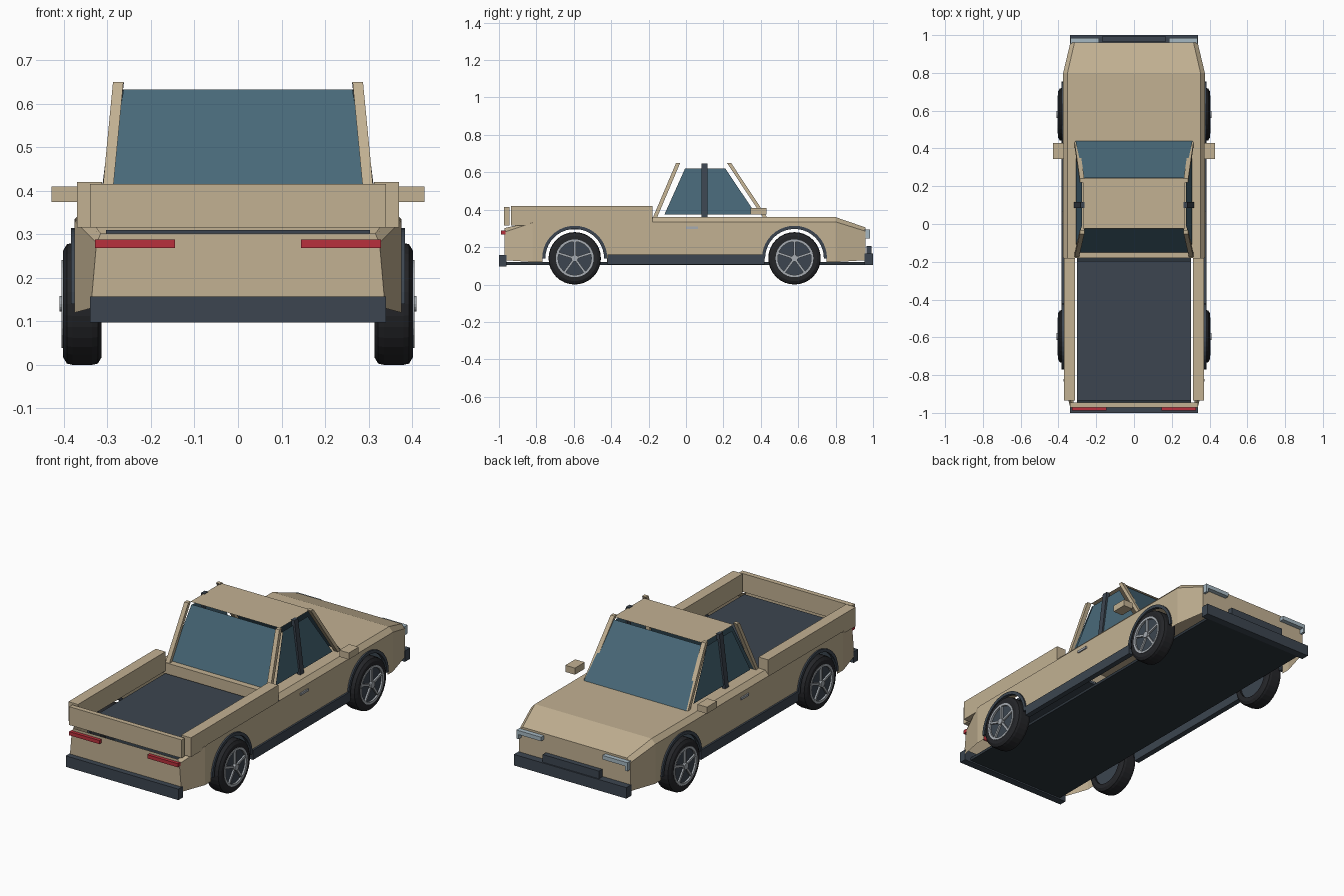
import bpy, bmesh, math
from mathutils import Vector

if "Cube" in bpy.data.objects:
    bpy.data.objects.remove(bpy.data.objects["Cube"])


def material(name, rgb):
    m = bpy.data.materials.new(name)
    m.diffuse_color = (*rgb, 1)
    m.use_nodes = True
    m.node_tree.nodes["Principled BSDF"].inputs["Base Color"].default_value = m.diffuse_color
    return m


PAINT = material("sand_paint", (.54, .44, .29))
TRIM = material("dark_trim", (.045, .06, .08))
UNDER = material("underbody", (.025, .035, .045))
GLASS = material("glass", (.065, .14, .19))
RED = material("red_lamp", (.48, .03, .045))
LAMP = material("clear_lamp", (.38, .48, .54))
RUBBER = material("rubber", (.018, .019, .022))
METAL = material("metal", (.38, .41, .44))


def mesh(name, verts, faces, mat, mirror=False):
    me = bpy.data.meshes.new(name)
    me.from_pydata([tuple(v) for v in verts], [], faces)
    bm = bmesh.new()
    bm.from_mesh(me)
    bmesh.ops.recalc_face_normals(bm, faces=bm.faces)
    bm.to_mesh(me)
    bm.free()
    me.materials.append(mat)
    ob = bpy.data.objects.new(name, me)
    bpy.context.collection.objects.link(ob)
    if mirror:
        ob.modifiers.new("mirror", 'MIRROR').use_mirror_merge = False
    return ob


HEX = [(0, 1, 2, 3), (4, 5, 6, 7), (0, 1, 5, 4), (1, 2, 6, 5), (2, 3, 7, 6), (3, 0, 4, 7)]


def box(name, x, y, z, mat, mirror=False):
    v = [(x[i], y[j], z[k]) for k in (0, 1) for i, j in ((0, 0), (1, 0), (1, 1), (0, 1))]
    return mesh(name, v, HEX, mat, mirror)


def strut(name, a, b, wx, wy, mat):
    # leaning bar with level ends, mirrored
    v = [(p[0] + i * wx / 2, p[1] + j * wy / 2, p[2]) for p in (a, b)
         for i, j in ((-1, -1), (1, -1), (1, 1), (-1, 1))]
    return mesh(name, v, HEX, mat, True)


def lathe(name, profile, cy, cz, mat, n=32, closed=False):
    # profile of (x, radius) turned about a sideways axle, mirrored
    v = [(x, cy + r * math.cos(2 * math.pi * i / n), cz + r * math.sin(2 * math.pi * i / n))
         for x, r in profile for i in range(n)]
    m = len(profile)
    f = [(k * n + i, k * n + (i + 1) % n, (k + 1) % m * n + (i + 1) % n, (k + 1) % m * n + i)
         for k in range(m if closed else m - 1) for i in range(n)]
    if not closed:
        f += [tuple(range(n)), tuple(range((m - 1) * n, m * n))]
    return mesh(name, v, f, mat, True)


AXLES = {"rear": -.595, "front": .58}
WZ, R, ARCH = .14, .14, .172


def arc(cy, r, n=20):
    return [(cy - r * math.cos(math.pi * i / n), WZ + r * math.sin(math.pi * i / n)) for i in range(n + 1)]


# body side with wheel arch cut-outs and tapered ends
prof = [(-.82, .12)]
for cy in AXLES.values():
    prof += [(cy - ARCH, .12)] + arc(cy, ARCH) + [(cy + ARCH, .12)]
prof += [(.8, .12), (.8, .335), (-.8, .335), (-.82, .33)]
v = [(.375, y, z) for y, z in prof]
n = len(v)
v += [(.337, .96, .13), (.337, .96, .285), (.338, -.97, .13), (.325, -.97, .28)]
mesh("body_side", v, [tuple(range(n)), (n - 4, n, n + 1, n - 3), (0, n + 2, n + 3, n - 1)], PAINT, True)

# shoulder, hood and cab deck
v = [(.375, -.18, .335), (.375, .8, .335), (.337, .96, .285),
     (.352, -.18, .36), (.352, .8, .36), (.315, .96, .305)]
mesh("shoulder", v, [(0, 1, 4, 3), (1, 2, 5, 4)], PAINT, True)
v = [(s * x, y, z) for x, y, z in v[3:] for s in (-1, 1)]
mesh("hood_and_deck", v, [(0, 1, 3, 2), (2, 3, 5, 4)], PAINT)
mesh("nose_panel", [(-.337, .96, .13), (.337, .96, .13), (.337, .96, .285), (.315, .96, .305),
                    (-.315, .96, .305), (-.337, .96, .285)], [tuple(range(6))], PAINT)
mesh("tail_panel", [(-.338, -.97, .13), (.338, -.97, .13), (.325, -.97, .28), (.315, -.97, .302),
                    (-.315, -.97, .302), (-.325, -.97, .28)], [tuple(range(6))], PAINT)
mesh("rear_corner", [(.375, -.82, .33), (.325, -.97, .28), (.315, -.97, .302), (.34, -.82, .335)],
     [(0, 1, 2, 3)], PAINT, True)
mesh("bulkhead", [(-.352, -.18, .3), (.352, -.18, .3), (.352, -.18, .36), (-.352, -.18, .36)],
     [(0, 1, 2, 3)], PAINT)

# load bed
box("bed_floor", (-.303, .303), (-.935, -.195), (.295, .31), TRIM)
box("bed_wall", (.312, .37), (-.935, -.18), (.315, .42), PAINT, True)
box("tailgate", (-.34, .34), (-.972, -.945), (.315, .415), PAINT)

# underbody, sills and bumpers
box("underbody", (-.303, .303), (-.96, .96), (.105, .12), UNDER)
box("sill", (.355, .385), (-.42, .42), (.107, .16), TRIM, True)
box("rear_bumper", (-.34, .34), (-1, -.96), (.097, .157), TRIM)
box("front_bumper", (-.34, .34), (.955, 1), (.105, .165), TRIM)
box("bumper_plate", (-.17, .17), (.965, .993), (.16, .207), TRIM)

# lamps
box("tail_lamp", (.145, .328), (-.988, -.965), (.268, .288), RED, True)
box("head_lamp", (.185, .335), (.955, .985), (.272, .294), LAMP, True)
box("corner_lamp", (.322, .335), (.955, .985), (.247, .272), LAMP, True)

# cab pillars and roof
strut("front_pillar", (.303, .422, .36), (.275, .23, .65), .024, .022, PAINT)
strut("rear_pillar", (.303, -.165, .36), (.275, -.042, .65), .024, .022, PAINT)
strut("middle_pillar", (.308, .1, .36), (.272, .1, .648), .02, .032, TRIM)
mesh("roof", [(-.27, -.025, .645), (.27, -.025, .645), (.27, .24, .645), (-.27, .24, .645)],
     [(0, 1, 2, 3)], PAINT)

# windows
mesh("windshield", [(-.31, .44, .362), (.31, .44, .362), (.265, .243, .632), (-.265, .243, .632)],
     [(0, 1, 2, 3)], GLASS)
mesh("rear_window", [(-.305, -.15, .362), (.305, -.15, .362), (.263, -.025, .632), (-.263, -.025, .632)],
     [(0, 1, 2, 3)], GLASS)
mesh("side_window", [(.308, -.115, .375), (.308, .375, .375), (.274, .21, .62), (.274, -.005, .62)],
     [(0, 1, 2, 3)], GLASS, True)

# mirrors and handles
box("door_mirror", (.37, .428), (.345, .43), (.374, .41), PAINT, True)
box("door_handle", (.373, .382), (0, .065), (.297, .309), METAL, True)

# wheels and arch lips
for end, cy in AXLES.items():
    lathe(end + "_tyre", [(.313, .1), (.313, .122), (.322, .137), (.335, R), (.38, R), (.393, .137),
                          (.402, .122), (.402, .1)], cy, WZ, RUBBER, closed=True)
    lathe(end + "_wheel_disc", [(.325, .1), (.395, .1)], cy, WZ, TRIM)
    lathe(end + "_rim", [(.393, .089), (.393, .101), (.405, .101), (.405, .089)], cy, WZ, METAL, closed=True)
    lathe(end + "_hub", [(.39, .018), (.41, .018)], cy, WZ, METAL, 16)
    sv, sf = [], []
    for i in range(5):
        a = math.pi / 2 + i * 2 * math.pi / 5
        d, t = Vector((0, math.cos(a), math.sin(a))), Vector((0, -math.sin(a), math.cos(a)))
        sf += [tuple(q + len(sv) for q in f) for f in HEX]
        sv += [Vector((x, cy, WZ)) + d * r + t * w for x in (.393, .404)
               for r, w in ((.01, -.006), (.092, -.006), (.092, .006), (.01, .006))]
    mesh(end + "_spokes", sv, sf, METAL, True)
    inner, outer = arc(cy, .157), arc(cy, ARCH + .002)
    m = len(inner)
    v = [(x, y, z) for x, ring in ((.365, inner), (.365, outer), (.383, outer), (.383, inner)) for y, z in ring]
    f = [(k * m + i, k * m + i + 1, (k + 1) % 4 * m + i + 1, (k + 1) % 4 * m + i)
         for k in range(4) for i in range(m - 1)]
    f += [tuple(k * m + e for k in range(4)) for e in (0, m - 1)]
    mesh(end + "_arch_lip", v, f, TRIM, True)
